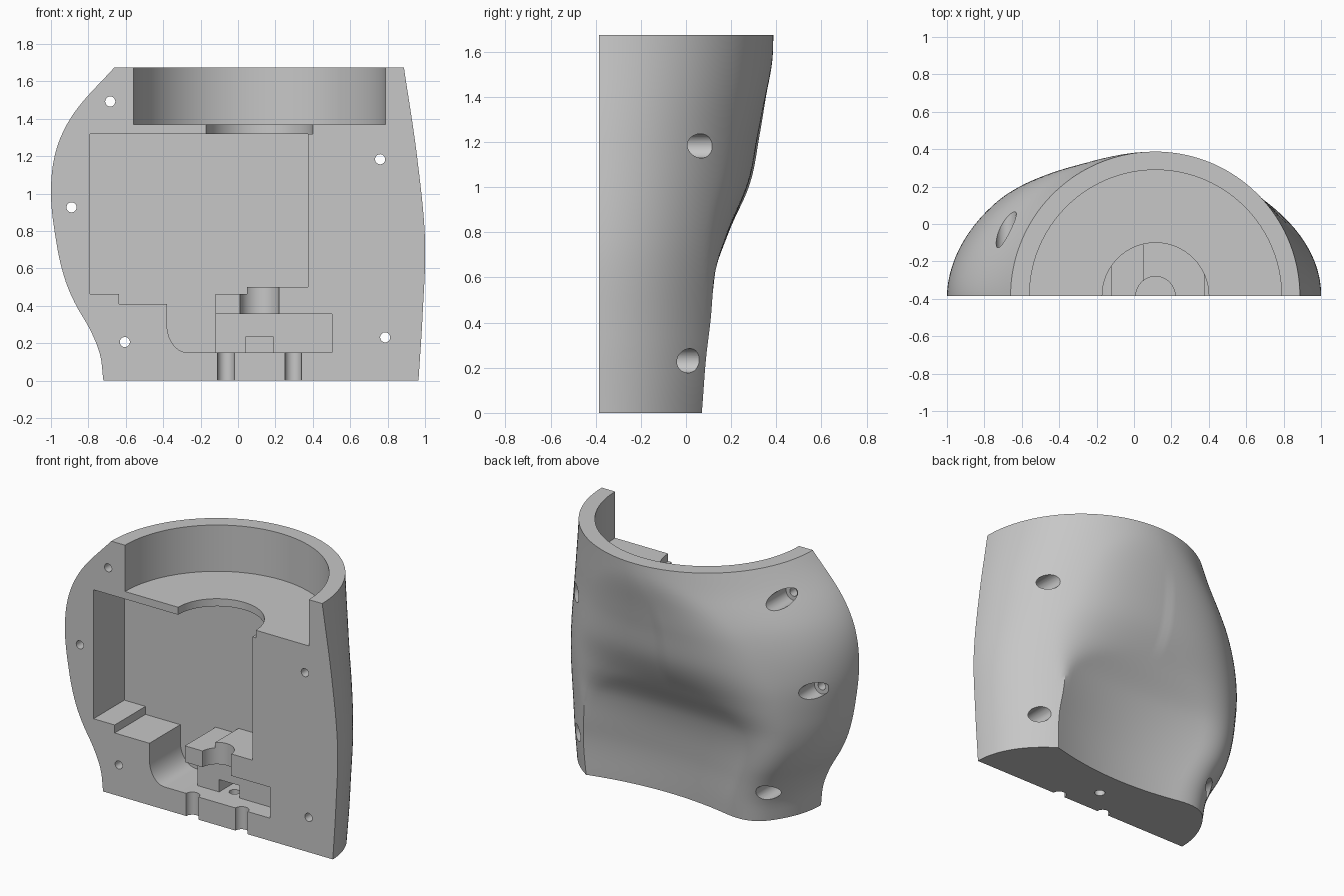
import bpy, bmesh, math

FRONT, TOP, AXIS = -0.385, 1.675, 0.115
ROWS, SIDE_COLS, BACK_COLS = 48, 22, 58

if "Cube" in bpy.data.objects:
    bpy.data.objects.remove(bpy.data.objects["Cube"], do_unlink=True)

grey = bpy.data.materials.new("plain grey")
grey.use_nodes = True
grey.diffuse_color = (0.57, 0.57, 0.57, 1)
grey.node_tree.nodes["Principled BSDF"].inputs["Base Color"].default_value = grey.diffuse_color


def curve(keys, z):
    """Smooth interpolation through (z, value) keys."""
    n = len(keys)

    def slope(i):
        a, b = keys[max(i - 1, 0)], keys[min(i + 1, n - 1)]
        return (b[1] - a[1]) / (b[0] - a[0])

    for i in range(n - 1):
        (z0, v0), (z1, v1) = keys[i], keys[i + 1]
        if z <= z1 or i == n - 2:
            h = z1 - z0
            t = (z - z0) / h
            return ((1 + 2 * t) * (1 - t) ** 2 * v0 + t * (1 - t) ** 2 * h * slope(i)
                    + t * t * (3 - 2 * t) * v1 + t * t * (t - 1) * h * slope(i + 1))


def ramp(a, b, z):
    t = min(max((z - a) / (b - a), 0), 1)
    return t * t * (3 - 2 * t)


# Outline of the shell and the height curves of its back
right_edge = [(0, -0.72), (0.14, -0.738), (0.27, -0.79), (0.41, -0.87), (0.54, -0.925),
              (0.72, -0.968), (1.0, -1.0), (1.24, -0.97), (1.44, -0.87), (TOP, -0.66)]
left_edge = [(0, 0.965), (0.35, 0.987), (0.75, 1.0), (1.2, 0.957), (TOP, 0.887)]
left_round = [(0, 0.61), (0.6, 0.68), (1.0, 0.73), (1.25, 0.75), (1.45, 0.768), (TOP, 0.772)]
right_round = [(0, 0.67), (0.45, 0.762), (1.0, 0.757), (1.3, 0.765), (TOP, 0.772)]
right_flare = [(0, 1.0), (0.9, 1.05), (1.3, 1.2), (1.5, 1.24), (TOP, 1.0)]
back_cap = [(0, 0.38), (0.3, 0.405), (0.6, 0.465), (0.8, 0.565), (1.03, 0.682),
            (1.25, 0.742), (1.45, 0.81), (TOP, 0.95)]


def section(z):
    """Points of one level, from the left front edge round the back to the right."""
    x0, x1 = curve(right_edge, z), curve(left_edge, z)
    mid, half = (x0 + x1) / 2, (x1 - x0) / 2
    cap, rl, rr = curve(back_cap, z), curve(left_round, z), curve(right_round, z)
    flare = curve(right_flare, z)
    hollow = 0.17 * (1 - ramp(0.35, 1.15, z))
    # angle of the crease where the round side meets the hollow back
    q = max(hollow, 0.001)
    s = (-rl + math.sqrt(rl * rl + 4 * q * (cap + q))) / (2 * q)
    crease = math.asin(min(s, 0.85))
    angles = [crease * i / SIDE_COLS for i in range(SIDE_COLS)]
    angles += [crease + (math.pi - crease) * i / BACK_COLS for i in range(BACK_COLS + 1)]
    points = []
    for a in angles:
        c, sn = math.cos(a), max(math.sin(a), 0)
        side = rl * sn if c > 0 else rr * sn ** flare
        back = cap + hollow * c * c
        soft = 0.15 if c < 0 else 0.001 + 0.149 * ramp(0.4, 0.95, z)
        depth = min(side, back) - max(soft - abs(side - back), 0) ** 2 / (4 * soft)
        points.append((mid + half * c, FRONT + max(depth, 0), z))
    return points


def finish(bm, name):
    bmesh.ops.recalc_face_normals(bm, faces=bm.faces)
    mesh = bpy.data.meshes.new(name)
    bm.to_mesh(mesh)
    bm.free()
    obj = bpy.data.objects.new(name, mesh)
    bpy.context.collection.objects.link(obj)
    mesh.materials.append(grey)
    return obj


# Solid half shell
bm = bmesh.new()
grid = [[bm.verts.new(p) for p in section(TOP * r / ROWS)] for r in range(ROWS + 1)]
for low, high in zip(grid, grid[1:]):
    for i in range(len(low) - 1):
        bm.faces.new((low[i], low[i + 1], high[i + 1], high[i]))
bm.faces.new(grid[0])
bm.faces.new(grid[-1])
bm.faces.new([row[0] for row in grid] + [row[-1] for row in reversed(grid)])
shell = finish(bm, "half_shell")


def cut(cutter):
    cutter.hide_render = True
    mod = shell.modifiers.new("cut", 'BOOLEAN')
    mod.operation, mod.solver, mod.object = 'DIFFERENCE', 'EXACT', cutter
    bpy.context.view_layer.objects.active = shell
    bpy.ops.object.modifier_apply(modifier=mod.name)
    bpy.data.objects.remove(cutter, do_unlink=True)


def prism(name, outline, start, end, upright=False):
    """Cut an outline extruded along y, or along z when upright."""
    bm = bmesh.new()
    ends = [[bm.verts.new((u, v, w) if upright else (u, w, v)) for u, v in outline]
            for w in (start, end)]
    for i in range(len(outline)):
        j = (i + 1) % len(outline)
        bm.faces.new((ends[0][i], ends[0][j], ends[1][j], ends[1][i]))
    bm.faces.new(ends[0])
    bm.faces.new(ends[1])
    cut(finish(bm, name))


def circle(u, v, r, n=32):
    return [(u + r * math.cos(math.tau * i / n), v + r * math.sin(math.tau * i / n))
            for i in range(n)]


def box(x0, x1, z0, z1):
    return [(x0, z0), (x1, z0), (x1, z1), (x0, z1)]


# Main cavity with stepped floor and a rounded corner
OPEN = FRONT - 0.1
arc = [(-0.27 - 0.11 * math.cos(a), 0.3 - 0.15 * math.sin(a))
       for a in (math.pi / 2 * i / 10 for i in range(11))]
cavity = [(-0.79, 1.318), (-0.79, 0.463), (-0.635, 0.463), (-0.635, 0.41), (-0.38, 0.41)]
cavity += arc + [(-0.12, 0.15), (-0.12, 0.463), (0.047, 0.463), (0.047, 0.5),
                 (0.375, 0.5), (0.375, 1.318)]
prism("main_cavity", cavity, OPEN, FRONT + 0.323)

# Lower pocket and the small recess behind it
prism("lower_pocket", box(-0.13, 0.503, 0.15, 0.355), OPEN, FRONT + 0.13)
prism("small_recess", box(0.04, 0.19, 0.15, 0.232), OPEN, FRONT + 0.3)

# Round seat at the top, its opening, and the shaft hole above the pocket
prism("round_seat", circle(AXIS, FRONT, 0.674, 96), 1.368, TOP + 0.1, True)
prism("seat_opening", circle(AXIS, FRONT, 0.285, 64), 1.318, 1.4, True)
prism("shaft_hole", circle(AXIS, FRONT, 0.105), 0.3, 0.6, True)

# Notches and drain hole in the bottom
for x, y, r in ((-0.065, FRONT, 0.045), (0.295, FRONT, 0.045), (AXIS, -0.2, 0.033)):
    prism("bottom_hole", circle(x, y, r), -0.1, 0.2, True)

# Screw holes with wide counterbores from the back
for x, z in ((-0.683, 1.492), (-0.89, 0.926), (-0.605, 0.206), (0.76, 1.183), (0.787, 0.231)):
    prism("screw_hole", circle(x, z, 0.027, 24), OPEN, 0.6)
    prism("counterbore", circle(x, z, 0.054), -0.15, 0.6)

bpy.ops.object.select_all(action='DESELECT')
shell.select_set(True)
bpy.context.view_layer.objects.active = shell
bpy.ops.object.shade_smooth_by_angle(angle=math.radians(30))
